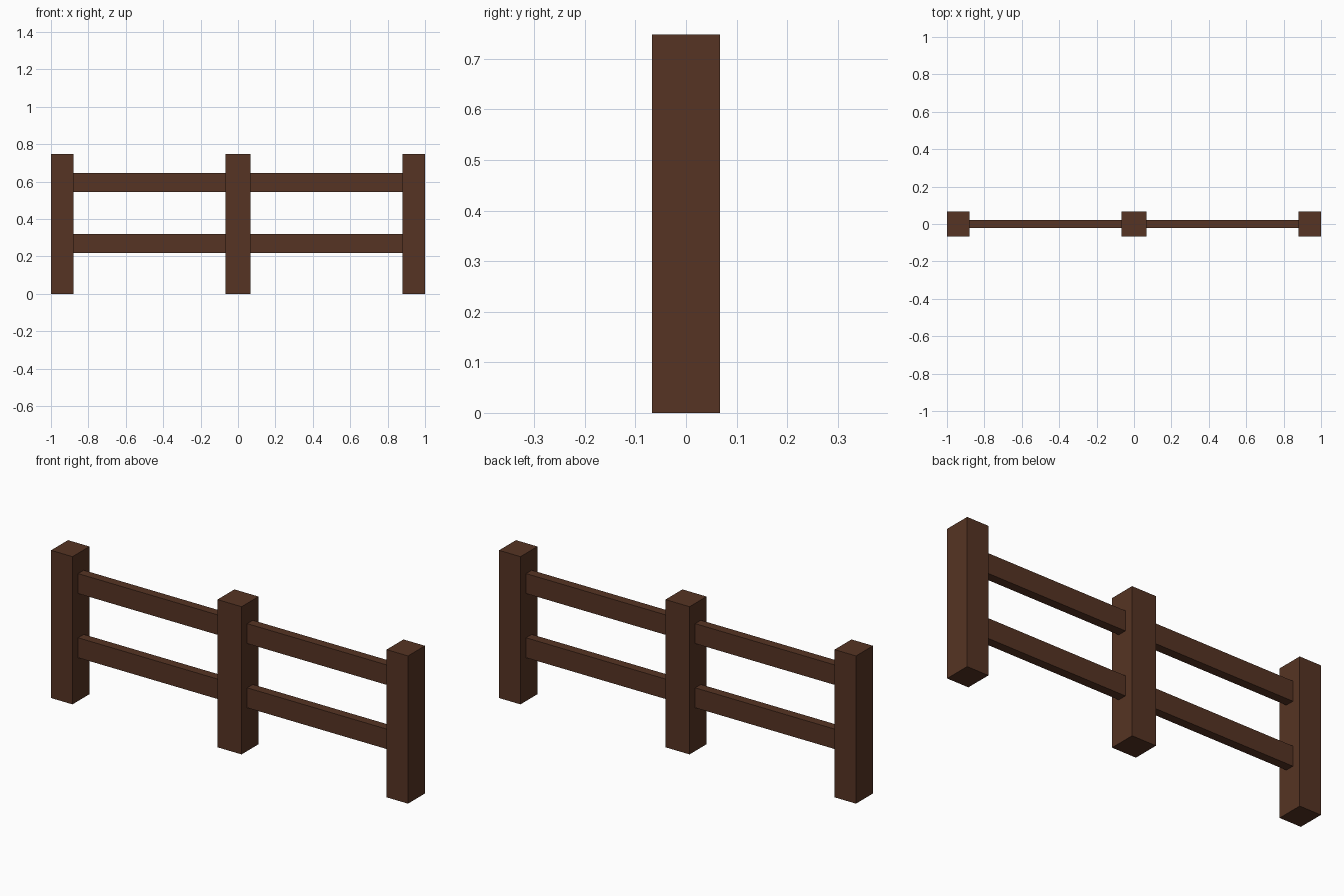
import bpy

if "Cube" in bpy.data.objects:
    bpy.data.objects.remove(bpy.data.objects["Cube"])

wood = bpy.data.materials.new("dark_brown_wood")
wood.diffuse_color = (0.093, 0.034, 0.017, 1)
wood.use_nodes = True
wood.node_tree.nodes["Principled BSDF"].inputs["Base Color"].default_value = wood.diffuse_color


def box(name, x0, x1, y0, y1, z0, z1):
    bpy.ops.mesh.primitive_cube_add(size=1, location=((x0 + x1) / 2, (y0 + y1) / 2, (z0 + z1) / 2))
    ob = bpy.context.object
    ob.name = name
    ob.scale = (x1 - x0, y1 - y0, z1 - z0)
    bpy.ops.object.transform_apply(location=False, rotation=False, scale=True)
    ob.data.materials.append(wood)


POST_Y, RAIL_Y, HEIGHT = 0.0675, 0.0225, 0.748

# Posts: wide middle post, narrower end posts
for name, x0, x1 in (("left_post", -1, -0.88), ("middle_post", -0.0675, 0.0675), ("right_post", 0.88, 1)):
    box(name, x0, x1, -POST_Y, POST_Y, 0, HEIGHT)

# Rails: two heights, one span on each side of the middle post
for level, z0, z1 in (("lower", 0.219, 0.32), ("upper", 0.544, 0.645)):
    for side, x0, x1 in (("left", -0.88, -0.0675), ("right", 0.0675, 0.88)):
        box(f"{side}_{level}_rail", x0, x1, -RAIL_Y, RAIL_Y, z0, z1)
